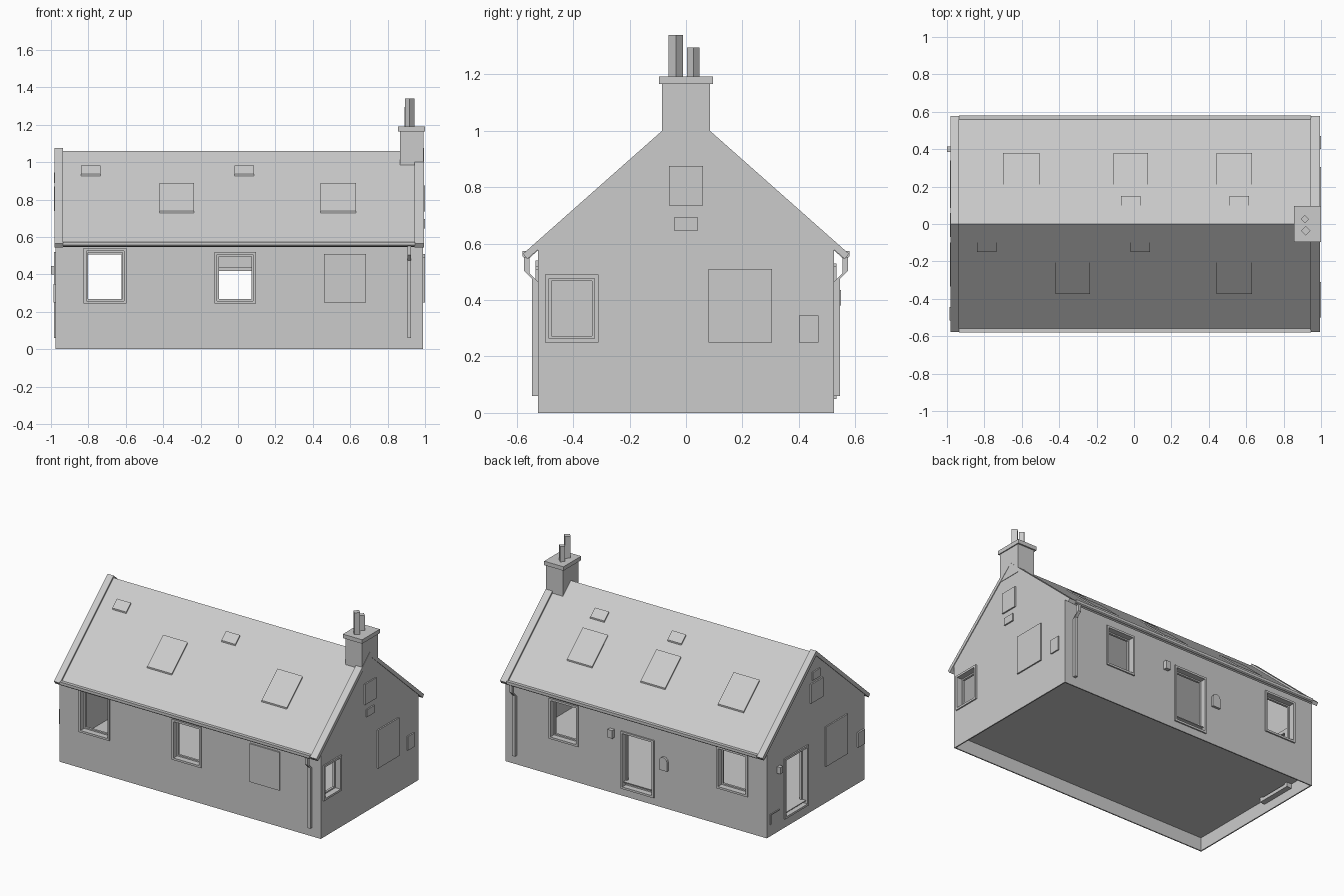
import bpy, bmesh, math
from mathutils import Vector

if "Cube" in bpy.data.objects:
    bpy.data.objects.remove(bpy.data.objects["Cube"])

grey = bpy.data.materials.new("plain_grey")
grey.use_nodes = True
grey.diffuse_color = (0.6, 0.6, 0.6, 1)
grey.node_tree.nodes["Principled BSDF"].inputs["Base Color"].default_value = (0.6, 0.6, 0.6, 1)

X_MIN, X_MAX, Y_WALL = -0.975, 0.99, 0.525
SLOPE, RIDGE = 0.885, 1.06


def finish(name, bm):
    bmesh.ops.recalc_face_normals(bm, faces=bm.faces)
    mesh = bpy.data.meshes.new(name)
    bm.to_mesh(mesh)
    bm.free()
    mesh.materials.append(grey)
    ob = bpy.data.objects.new(name, mesh)
    bpy.context.collection.objects.link(ob)
    return ob


def loft(name, rings, closed=False):
    """Skin a list of equal rings; cap the ends unless closed."""
    bm = bmesh.new()
    loops = [[bm.verts.new(p) for p in ring] for ring in rings]
    n = len(rings[0])
    pairs = list(zip(loops, loops[1:])) + ([(loops[-1], loops[0])] if closed else [])
    for a, b in pairs:
        for i in range(n):
            j = (i + 1) % n
            bm.faces.new((a[i], a[j], b[j], b[i]))
    if not closed:
        bm.faces.new(loops[0])
        bm.faces.new(loops[-1])
    return finish(name, bm)


def prism_x(name, outline, x0, x1):
    return loft(name, [[(x, y, z) for y, z in outline] for x in (x0, x1)])


def box(name, x0, x1, y0, y1, z0, z1):
    return prism_x(name, [(y0, z0), (y1, z0), (y1, z1), (y0, z1)], x0, x1)


# Each side maps a horizontal position, height and outward depth to space
SIDES = {
    "front": lambda u, z, d: (u, -Y_WALL - d, z),
    "back": lambda u, z, d: (u, Y_WALL + d, z),
    "left": lambda u, z, d: (X_MAX + d, u, z),
    "right": lambda u, z, d: (X_MIN - d, u, z),
}


def rect(side, u0, u1, z0, z1, inset, depth):
    put = SIDES[side]
    a, b, c, d = u0 + inset, u1 - inset, z0 + inset, z1 - inset
    return [put(a, c, depth), put(b, c, depth), put(b, d, depth), put(a, d, depth)]


def plate(name, side, u0, u1, z0, z1, depth=0.009):
    return loft(name, [rect(side, u0, u1, z0, z1, 0, d) for d in (-0.005, depth)])


def cut(target, cutter):
    mod = target.modifiers.new("cut", "BOOLEAN")
    mod.operation = "DIFFERENCE"
    mod.solver = "EXACT"
    mod.object = cutter
    bpy.context.view_layer.update()
    graph = bpy.context.evaluated_depsgraph_get()
    mesh = bpy.data.meshes.new_from_object(target.evaluated_get(graph))
    target.modifiers.clear()
    target.data = mesh
    bpy.data.objects.remove(cutter)


# Hollow wall shell, open at the bottom
def house(half, base, top):
    eave = top - SLOPE * half
    return [(-half, base), (half, base), (half, eave), (0, top), (-half, eave)]


walls = prism_x("walls", house(Y_WALL, 0, RIDGE - 0.015), X_MIN, X_MAX)
T = 0.008
cut(walls, prism_x("cavity", house(Y_WALL - T, -0.2, RIDGE - 0.03), X_MIN + T, X_MAX - T))
box("floor", X_MIN + 0.004, X_MAX - 0.004, -Y_WALL + 0.004, Y_WALL - 0.004, 0.09, 0.095)

# Window and door openings with stepped frames
OPENINGS = [
    ("front_window_outer", "front", -0.825, -0.595, 0.245, 0.54),
    ("front_window_middle", "front", -0.125, 0.095, 0.245, 0.52),
    ("back_window_near_chimney", "back", 0.44, 0.66, 0.245, 0.52),
    ("back_window_far", "back", -0.835, -0.6, 0.245, 0.53),
    ("back_door_frame", "back", -0.13, 0.12, 0.05, 0.44),
    ("left_window", "left", -0.5, -0.31, 0.25, 0.49),
    ("right_door_frame", "right", 0.085, 0.34, 0.06, 0.47),
]
STEPS = [(0, -0.015), (0, 0.009), (0.014, 0.009), (0.014, -0.03),
         (0.023, -0.03), (0.023, -0.045), (0, -0.045)]
for name, side, *r in OPENINGS:
    cut(walls, loft("cutter", [rect(side, *r, 0.007, d) for d in (-0.1, 0.1)]))
    loft(name, [rect(side, *r, i, d) for i, d in STEPS], closed=True)

# Blank panels, vents and boxes on the walls
plate("front_panel", "front", 0.46, 0.685, 0.25, 0.51)
plate("left_panel", "left", 0.08, 0.305, 0.25, 0.51)
plate("left_upper_panel", "left", -0.06, 0.06, 0.735, 0.875)
plate("left_vent", "left", -0.04, 0.04, 0.645, 0.695)
plate("left_meter_box", "left", 0.4, 0.47, 0.25, 0.345)
plate("right_panel", "right", -0.335, -0.1, 0.25, 0.52)
plate("right_upper_panel", "right", -0.07, 0.06, 0.74, 0.87)
plate("right_vent", "right", -0.04, 0.04, 0.89, 0.945)
plate("right_meter_box", "right", -0.515, -0.445, 0.25, 0.35, 0.012)
plate("right_lamp", "right", 0.385, 0.415, 0.4, 0.445, 0.025)
plate("back_lamp", "back", 0.17, 0.205, 0.38, 0.435, 0.025)
plate("rail_post", "right", 0.485, 0.492, 0.08, 0.15, 0.006)
plate("rail_bar", "right", 0.39, 0.492, 0.143, 0.15, 0.006)

# Arched box beside the back door
arch = [(-0.235, 0.26), (-0.175, 0.26)]
arch += [(-0.205 + 0.03 * math.cos(a), 0.32 + 0.03 * math.sin(a))
         for a in (math.pi * k / 6 for k in range(7))]
loft("back_arched_box", [[SIDES["back"](u, z, d) for u, z in arch] for d in (-0.005, 0.015)])


# Roof slabs and the raised gable edges
def gable_band(name, top, thick, half, x0, x1):
    low, under = top - SLOPE * half, top - thick
    inner = half - 0.014
    prism_x(name, [(-half, low), (0, top), (half, low), (inner, under - SLOPE * inner),
                   (0, under), (-inner, under - SLOPE * inner)], x0, x1)


gable_band("roof", RIDGE, 0.02, 0.572, X_MIN + 0.03, 0.95)
gable_band("right_roof_edge", 1.075, 0.032, 0.577, -0.98, -0.935)
gable_band("left_roof_edge", 1.075, 0.032, 0.577, 0.945, 0.995)


# Skylights lying on the slopes
def skylight(name, s, x0, x1, y0, y1):
    def ring(lift):
        return [(x, s * y, RIDGE - SLOPE * y + lift)
                for x, y in ((x0, y0), (x1, y0), (x1, y1), (x0, y1))]
    loft(name, [ring(-0.004), ring(0.01)])


for i, (x0, x1) in enumerate([(-0.42, -0.235), (0.44, 0.63)]):
    skylight(f"front_skylight_{i}", -1, x0, x1, 0.205, 0.375)
for i, (x0, x1) in enumerate([(-0.84, -0.735), (-0.02, 0.085)]):
    skylight(f"front_roof_vent_{i}", -1, x0, x1, 0.1, 0.15)
for i, (x0, x1) in enumerate([(-0.7, -0.505), (-0.11, 0.075), (0.44, 0.63)]):
    skylight(f"back_skylight_{i}", 1, x0, x1, 0.21, 0.38)
for i, (x0, x1) in enumerate([(-0.07, 0.035), (0.51, 0.615)]):
    skylight(f"back_roof_vent_{i}", 1, x0, x1, 0.1, 0.15)


# Gutters and swan-neck downpipes on both eaves
def downpipe(name, s):
    path = [(0.565, 0.56), (0.565, 0.5), (0.535, 0.47), (0.535, 0.06)]
    r = 0.01
    rings = []
    for k, (y, z) in enumerate(path):
        tilt = 0.4 if k in (1, 2) else 0
        rings.append([(0.915 + a * r, s * (y + b * r), z + b * r * tilt)
                      for a, b in ((-1, -1), (1, -1), (1, 1), (-1, 1))])
    loft(name, rings)


for side, s in (("front", -1), ("back", 1)):
    prism_x(f"{side}_gutter", [(s * y, z) for y, z in
            ((0.558, 0.574), (0.558, 0.556), (0.563, 0.55), (0.574, 0.55),
             (0.58, 0.556), (0.58, 0.574))], -0.935, 0.945)
    downpipe(f"{side}_downpipe", s)

# Chimney with cap and two square pots set diagonally
box("chimney_stack", 0.867, 0.993, -0.085, 0.085, 0.97, 1.17)
box("chimney_cap", 0.855, 1.0, -0.095, 0.095, 1.165, 1.192)
for name, x, y, r, top in (("tall_pot", 0.918, -0.036, 0.026, 1.34),
                           ("short_pot", 0.913, 0.026, 0.022, 1.295)):
    loft(name, [[(x + r * math.cos(a), y + r * math.sin(a), z)
                 for a in (math.pi * k / 2 for k in range(4))] for z in (1.18, top)])
